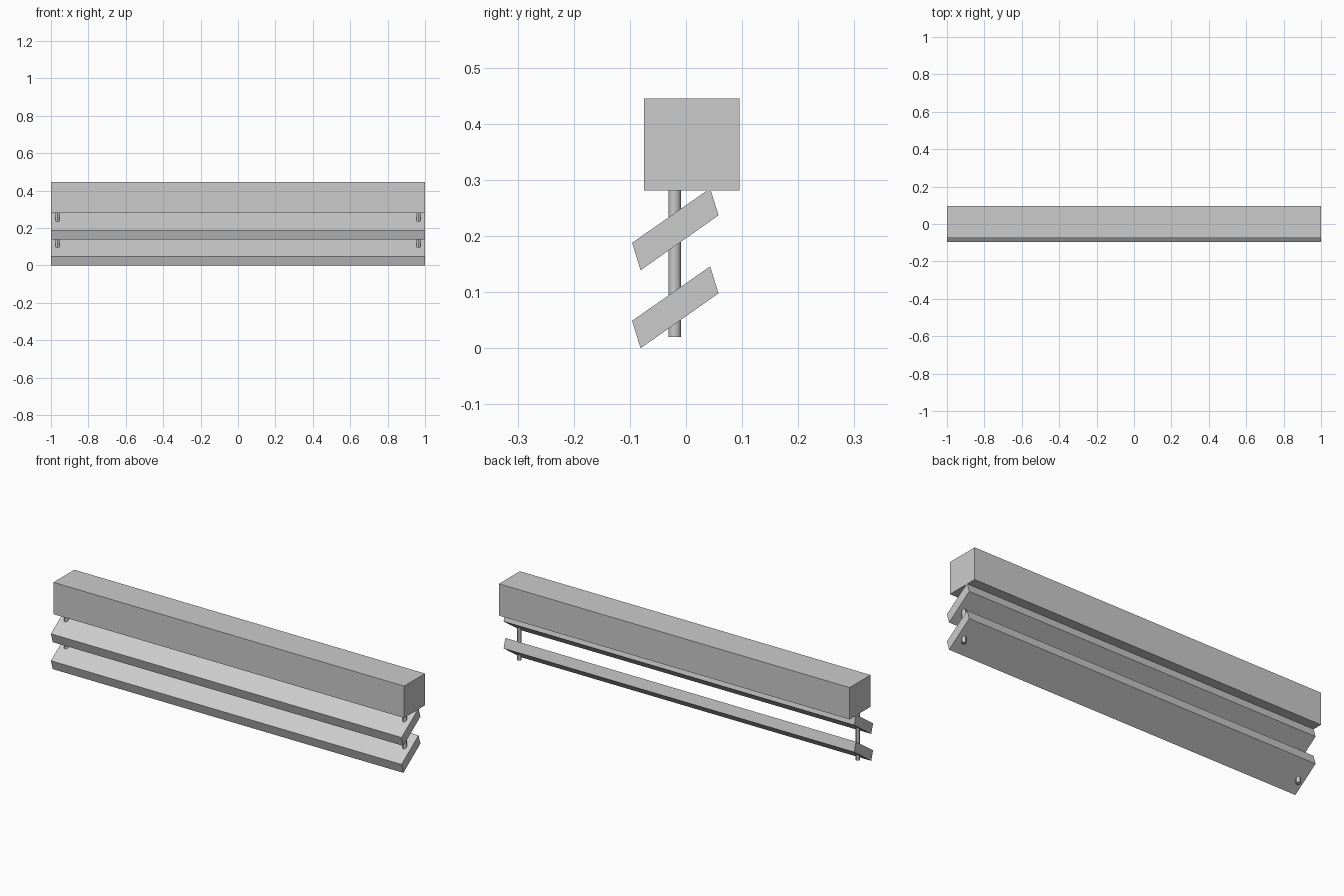
import bpy
import bmesh

cube = bpy.data.objects.get("Cube")
if cube:
    bpy.data.objects.remove(cube, do_unlink=True)

grey = bpy.data.materials.new("light_grey")
grey.use_nodes = True
colour = (0.6, 0.6, 0.6, 1)
grey.diffuse_color = colour
grey.node_tree.nodes["Principled BSDF"].inputs["Base Color"].default_value = colour


def extrude_along_x(name, profile, half_length):
    """Extrude a (y, z) profile along x, centred on the origin."""
    bm = bmesh.new()
    face = bm.faces.new([bm.verts.new((-half_length, y, z)) for y, z in profile])
    ext = bmesh.ops.extrude_face_region(bm, geom=[face])
    moved = [v for v in ext["geom"] if isinstance(v, bmesh.types.BMVert)]
    bmesh.ops.translate(bm, verts=moved, vec=(2 * half_length, 0, 0))
    bmesh.ops.recalc_face_normals(bm, faces=bm.faces)
    mesh = bpy.data.meshes.new(name)
    bm.to_mesh(mesh)
    bm.free()
    mesh.materials.append(grey)
    obj = bpy.data.objects.new(name, mesh)
    bpy.context.collection.objects.link(obj)
    return obj


# Square top beam
extrude_along_x("top_beam", [(-0.075, 0.281), (0.095, 0.281),
                             (0.095, 0.445), (-0.075, 0.445)], 1)

# Two tilted slats with vertical spacing
slat = [(-0.096, 0.049), (-0.081, 0), (0.058, 0.098), (0.043, 0.146)]
for name, lift in (("lower_slat", 0), ("upper_slat", 0.139)):
    extrude_along_x(name, [(y, z + lift) for y, z in slat], 1)

# Hanging rods through both slats, one near each end
bottom, top = 0.02, 0.285
for name, side in (("left_rod", 1), ("right_rod", -1)):
    bpy.ops.mesh.primitive_cylinder_add(
        vertices=12, radius=0.011, depth=top - bottom,
        location=(side * 0.965, -0.02, (top + bottom) / 2))
    rod = bpy.context.object
    rod.name = name
    rod.data.materials.append(grey)
    bpy.ops.object.shade_smooth_by_angle()
